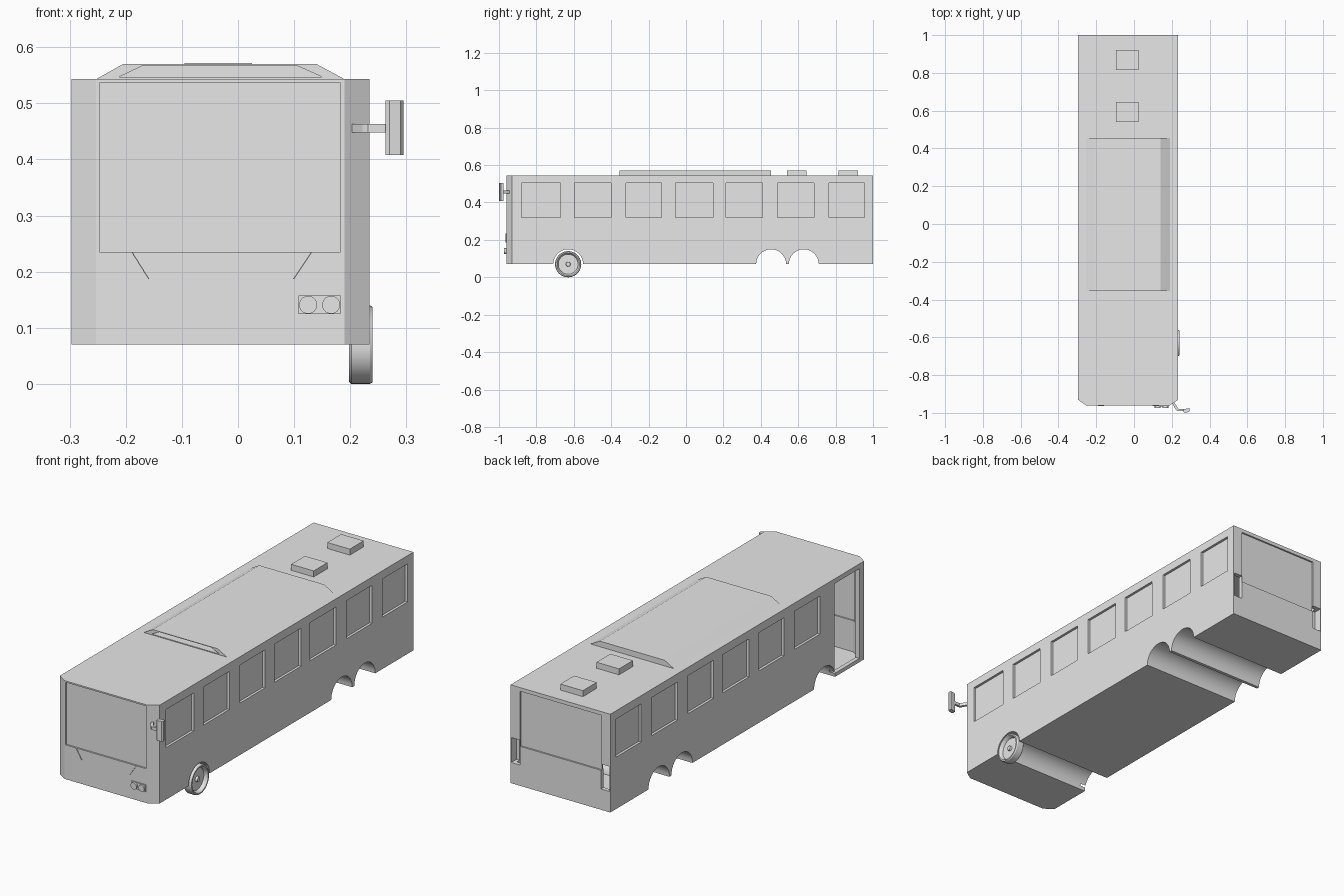
import bpy, bmesh, math
from mathutils import Matrix, Vector

cube = bpy.data.objects.get("Cube")
if cube:
    bpy.data.objects.remove(cube, do_unlink=True)

grey = bpy.data.materials.new("light_grey")
grey.use_nodes = True
grey.diffuse_color = (0.8, 0.8, 0.8, 1)
grey.node_tree.nodes["Principled BSDF"].inputs["Base Color"].default_value = (0.8, 0.8, 0.8, 1)


def finish(name, bm):
    bmesh.ops.recalc_face_normals(bm, faces=bm.faces)
    mesh = bpy.data.meshes.new(name)
    bm.to_mesh(mesh)
    bm.free()
    mesh.materials.append(grey)
    obj = bpy.data.objects.new(name, mesh)
    bpy.context.collection.objects.link(obj)
    return obj


def prism(name, points, offset):
    """Extrude a closed outline of 3D points along an offset."""
    bm = bmesh.new()
    face = bm.faces.new([bm.verts.new(p) for p in points])
    extruded = bmesh.ops.extrude_face_region(bm, geom=[face])["geom"]
    verts = [g for g in extruded if isinstance(g, bmesh.types.BMVert)]
    bmesh.ops.translate(bm, verts=verts, vec=Vector(offset))
    return finish(name, bm)


def box(name, x, y, z):
    outline = [(x[0], y[0], z[0]), (x[1], y[0], z[0]), (x[1], y[1], z[0]), (x[0], y[1], z[0])]
    return prism(name, outline, (0, 0, z[1] - z[0]))


def cylinder(name, center, radius, length, axis, sides=32):
    bm = bmesh.new()
    turn = Matrix.Rotation(math.pi / 2, 4, "Y" if axis == "X" else "X")
    bmesh.ops.create_cone(bm, cap_ends=True, segments=sides, radius1=radius, radius2=radius,
                          depth=length, matrix=Matrix.Translation(center) @ turn)
    return finish(name, bm)


def cut(obj, cutter):
    """Subtract the cutter and throw it away."""
    cutter.hide_render = True
    mod = obj.modifiers.new("cut", "BOOLEAN")
    mod.operation, mod.solver, mod.object = "DIFFERENCE", "EXACT", cutter
    bpy.context.view_layer.update()
    graph = bpy.context.evaluated_depsgraph_get()
    mesh = bpy.data.meshes.new_from_object(obj.evaluated_get(graph))
    obj.modifiers.clear()
    obj.data = mesh
    bpy.data.objects.remove(cutter, do_unlink=True)


def smooth(obj):
    bpy.ops.object.select_all(action="DESELECT")
    obj.select_set(True)
    bpy.context.view_layer.objects.active = obj
    bpy.ops.object.shade_smooth_by_angle(angle=math.radians(30))


LEFT, RIGHT, FRONT, BACK = 0.234, -0.297, -0.96, 1.0
BOTTOM, TOP, WALL = 0.07, 0.543, 0.02


def footprint(inset, z):
    l, r, f, b = LEFT - inset, RIGHT + inset, FRONT + inset, BACK - inset
    return [(r, b, z), (r, f + 0.03, z), (r + 0.044, f, z),
            (l - 0.044, f, z), (l, f + 0.03, z), (l, b, z)]


# Hollow body with wheel tunnels
body = prism("body_shell", footprint(0, BOTTOM), (0, 0, TOP - BOTTOM))
room = prism("room_cutter", footprint(WALL, BOTTOM + 0.015), (0, 0, TOP - BOTTOM - 0.02))
wells = (-0.63, 0.455, 0.63)
for y in wells:
    cut(room, cylinder("arch", (-0.03, y, BOTTOM), 0.087, 0.8, "X"))
cut(body, room)
for y in wells:
    cut(body, cylinder("well", (-0.03, y, BOTTOM), 0.08, 0.8, "X"))

# Side windows with recessed panes; the front right bay is a doorway
bays = [(-0.88, -0.67), (-0.595, -0.4), (-0.32, -0.13), (-0.055, 0.145),
        (0.215, 0.41), (0.49, 0.685), (0.765, 0.955)]
WZ = (0.32, 0.503)
for i, bay in enumerate(bays):
    for side, x, inward in (("left", LEFT, -1), ("right", RIGHT, 1)):
        if side == "right" and i == 0:
            continue
        cut(body, box("hole", sorted((x - inward * 0.02, x + inward * 0.03)), bay, WZ))
        pane_x = sorted((x + inward * 0.012, x + inward * 0.018))
        box(f"{side}_window_{i + 1}", pane_x, bay, WZ)
cut(body, box("doorway", (RIGHT - 0.02, RIGHT + 0.03), (-0.895, -0.705), (0.088, 0.52)))

# Windscreen and rear window
for name, y, inward, z in (("windscreen", FRONT, 1, (0.235, 0.536)),
                           ("rear_window", BACK, -1, (0.26, 0.525))):
    x = (-0.247, 0.183)
    cut(body, box("hole", x, sorted((y - inward * 0.02, y + inward * 0.03)), z))
    box(name, x, sorted((y + inward * 0.008, y + inward * 0.014)), z)

# Open tail lamp sockets
for x in ((RIGHT + 0.004, RIGHT + 0.05), (LEFT - 0.05, LEFT - 0.004)):
    cut(body, box("socket", x, (BACK - 0.04, BACK + 0.02), (0.17, 0.29)))

# Roof unit with a recessed front grille
roof_front, roof_back = -0.355, 0.455
roof = prism("roof_unit", [(-0.253, roof_front, TOP), (-0.205, roof_front, 0.57),
                           (0.14, roof_front, 0.57), (0.19, roof_front, TOP)],
             (0, roof_back - roof_front, 0))
grille = prism("grille_cutter", [(-0.212, roof_front - 0.01, 0.547), (-0.17, roof_front - 0.01, 0.567),
                                 (0.105, roof_front - 0.01, 0.567), (0.15, roof_front - 0.01, 0.547)],
               (0, 0.05, 0))
cut(roof, grille)

# Roof hatches
for i, y in enumerate(((0.54, 0.645), (0.815, 0.92))):
    box(f"roof_hatch_{i + 1}", (-0.095, 0.025), y, (TOP, 0.572))

# Headlight cluster
box("headlight_plate", (0.108, 0.183), (FRONT - 0.005, FRONT), (0.125, 0.158))
for i, x in enumerate((0.125, 0.166)):
    smooth(cylinder(f"headlight_{i + 1}", (x, FRONT - 0.006, 0.141), 0.016, 0.014, "Y", 24))

# Wipers
for name, x1, x2 in (("right_wiper", -0.19, -0.16), ("left_wiper", 0.13, 0.098)):
    prism(name, [(x1, FRONT, 0.235), (x1 + 0.002, FRONT, 0.235),
                 (x2 + 0.002, FRONT, 0.187), (x2, FRONT, 0.187)], (0, -0.004, 0))

# Mirror: bent arm and tilted head
prism("mirror_arm", [(0.2, -0.945, 0.448), (0.222, -0.984, 0.448), (0.232, -0.991, 0.448),
                     (0.268, -0.989, 0.448), (0.268, -0.979, 0.448), (0.236, -0.98, 0.448),
                     (0.213, -0.945, 0.448)], (0, 0, 0.015))
prism("mirror_head", [(0.263, -0.995, 0.408), (0.27, -1.0, 0.408), (0.29, -0.995, 0.408),
                      (0.295, -0.988, 0.408), (0.293, -0.975, 0.408), (0.263, -0.98, 0.408)],
      (0, 0, 0.097))

# Front left wheel, turned from a radius and x profile
profile = [(0, 0.2), (0.066, 0.198), (0.07, 0.202), (0.07, 0.235), (0.067, 0.24), (0.061, 0.24),
           (0.057, 0.236), (0.053, 0.222), (0.013, 0.222), (0.011, 0.232), (0, 0.232)]
bm = bmesh.new()
ring = [bm.verts.new((x, -0.63, 0.07 + r)) for r, x in profile]
edges = [bm.edges.new(pair) for pair in zip(ring, ring[1:])]
bmesh.ops.spin(bm, geom=ring + edges, cent=(0, -0.63, 0.07), axis=(1, 0, 0),
               angle=math.tau, steps=40, use_duplicate=False)
bmesh.ops.remove_doubles(bm, verts=bm.verts, dist=0.0001)
smooth(finish("front_left_wheel", bm))
smooth(body)
